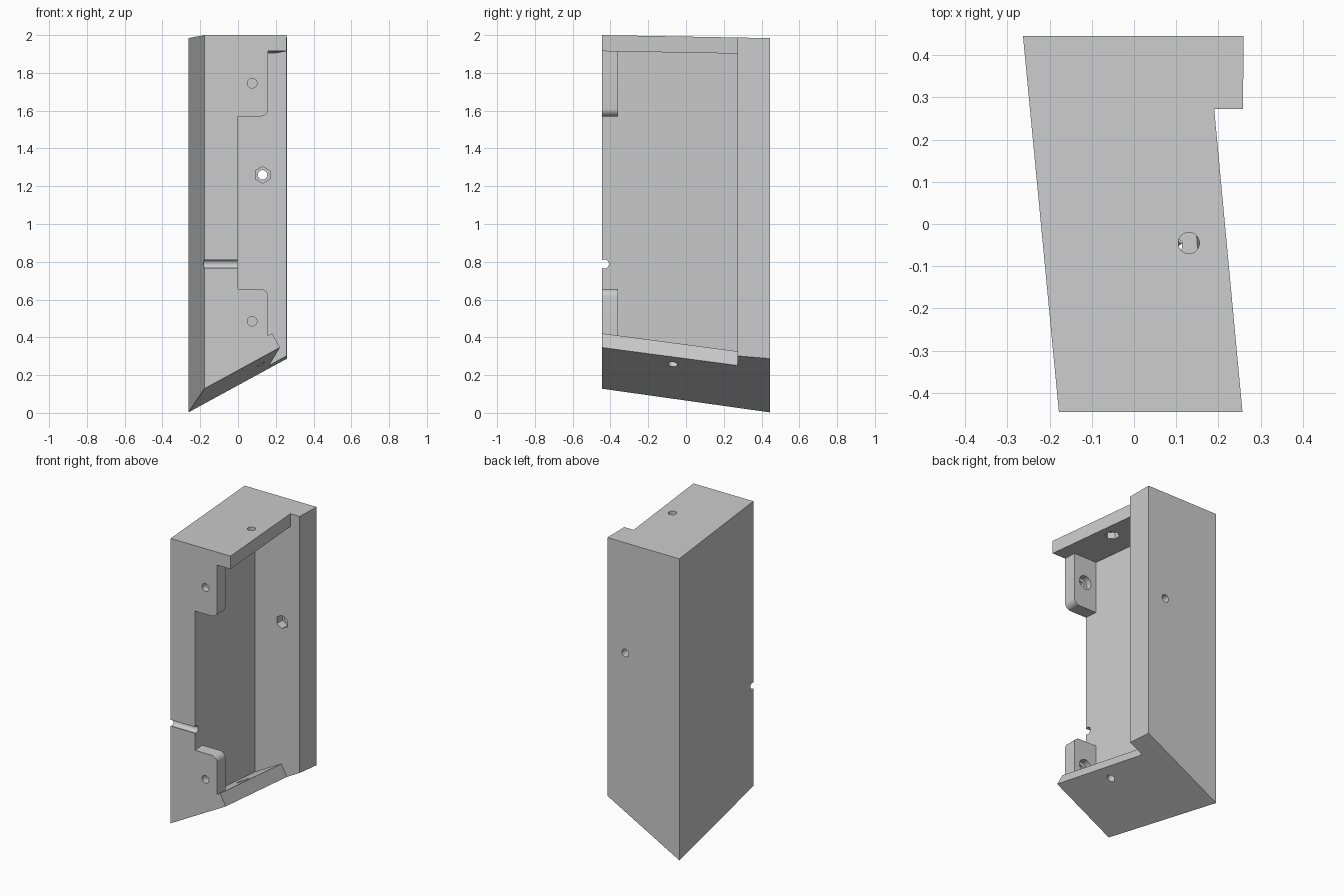
import bpy, bmesh
from math import sin, cos, pi, radians
from mathutils import Vector

if "Cube" in bpy.data.objects:
    bpy.data.objects.remove(bpy.data.objects["Cube"])

FRONT, BACK, SLAB = -0.445, 0.445, 0.272      # SLAB = front face of the back slab
SX, SY = 0.545, -0.089                        # slopes of the slanted underside
NORMAL = Vector((-SX, -SY, 1)).normalized()


def z_bottom(x, y):
    return 0.127 + SX * (x + 0.18) + SY * (y - FRONT)


def z_top(x, y):
    return 2.0 - 0.018 * (y - FRONT)


def loft(name, a, b):
    """Closed solid between two matching loops of points."""
    bm = bmesh.new()
    va, vb = [bm.verts.new(p) for p in a], [bm.verts.new(p) for p in b]
    bm.faces.new(va)
    bm.faces.new(vb)
    n = len(va)
    for i in range(n):
        j = (i + 1) % n
        bm.faces.new((va[i], va[j], vb[j], vb[i]))
    bmesh.ops.recalc_face_normals(bm, faces=bm.faces)
    me = bpy.data.meshes.new(name)
    bm.to_mesh(me)
    bm.free()
    ob = bpy.data.objects.new(name, me)
    bpy.context.collection.objects.link(ob)
    return ob


def prism(name, pts, low, high):
    return loft(name, [(x, y, low(x, y)) for x, y in pts],
                [(x, y, high(x, y)) for x, y in pts])


def rod(name, start, end, r, sides=32):
    """Cylinder, or hexagonal bar with sides=6, between two points."""
    start, end = Vector(start), Vector(end)
    d = (end - start).normalized()
    u = Vector((0, 0, 1)) if abs(d.z) < 0.5 else Vector((0, 1, 0))
    u = (u - d * u.dot(d)).normalized()
    v = d.cross(u)
    ring = [r * (u * cos(2 * pi * i / sides) + v * sin(2 * pi * i / sides))
            for i in range(sides)]
    return loft(name, [start + p for p in ring], [end + p for p in ring])


def combine(target, tool, op='DIFFERENCE'):
    mod = target.modifiers.new(op, 'BOOLEAN')
    mod.operation, mod.solver, mod.object = op, 'EXACT', tool
    bpy.context.view_layer.objects.active = target
    bpy.ops.object.modifier_apply(modifier=mod.name)
    bpy.data.objects.remove(tool)


# Leaning block with slanted underside
housing = prism("housing", [(-0.263, BACK), (0.26, BACK), (0.258, SLAB), (0.19, SLAB),
                            (0.257, FRONT), (-0.178, FRONT)], z_bottom, z_top)

# Cavity open to the front and right, leaving thick wall, back slab and two shelves
combine(housing, prism("cavity", [(0.005, -0.5), (-0.068, SLAB), (0.5, SLAB), (0.5, -0.5)],
                       lambda x, y: z_bottom(x, y) + 0.097,
                       lambda x, y: z_top(x, y) - 0.085))

# Bottom shelf end, cut square to the underside
end = [(0.22 + SX * t, 0.35 - t) for t in (-0.12, 0.25)]
end += [(0.6, end[1][1]), (0.6, end[0][1])]


def end_loop(y):
    k = (y - FRONT) / (SLAB - FRONT)
    return [(x - 0.057 * k, y, z - 0.095 * k) for x, z in end]


combine(housing, end_loop and loft("shelf_end", end_loop(-0.5), end_loop(SLAB)))

# Front mounting tabs with one rounded corner each
for edge, s, inner, outer in ((1.57, 1, 1.95, 1.95), (0.655, -1, 0.30, 0.37)):
    r = 0.04
    pts = [(-0.06, inner), (-0.06, edge)]
    pts += [(0.16 - r + r * sin(a), edge + s * r * (1 - cos(a)))
            for a in (i * pi / 16 for i in range(9))]
    pts.append((0.16, outer))
    combine(housing, loft("tab", [(x, FRONT, z) for x, z in pts],
                          [(x, -0.36, z) for x, z in pts]), 'UNION')

# Tab screw holes with wider recess behind
for z in (1.745, 0.485):
    combine(housing, rod("tab_hole", (0.075, -0.5, z), (0.075, -0.3, z), 0.025))
    combine(housing, rod("tab_recess", (0.075, -0.40, z), (0.075, -0.3, z), 0.045))

# Back slab, top and bottom bolt holes with hexagonal nut pockets
low = Vector((0.12, -0.07, z_bottom(0.12, -0.07)))
bolts = [
    ((0.13, 0.2, 1.26), (0.13, 0.5, 1.26), (0.13, 0.33, 1.26)),
    ((0.13, -0.045, 1.85), (0.13, -0.045, 2.1), (0.13, -0.045, 1.95)),
    (low + NORMAL * 0.15, low - NORMAL * 0.1, low + NORMAL * 0.045),
]
for inside, outside, pocket in bolts:
    combine(housing, rod("bolt_hole", inside, outside, 0.025))
    combine(housing, rod("nut_pocket", inside, pocket, 0.044, 6))

# Cable groove across the front edge
combine(housing, rod("groove", (-0.3, -0.432, 0.788), (0.05, -0.432, 0.788), 0.024))

housing.select_set(True)
bpy.context.view_layer.objects.active = housing
bpy.ops.object.shade_smooth_by_angle(angle=radians(25))
